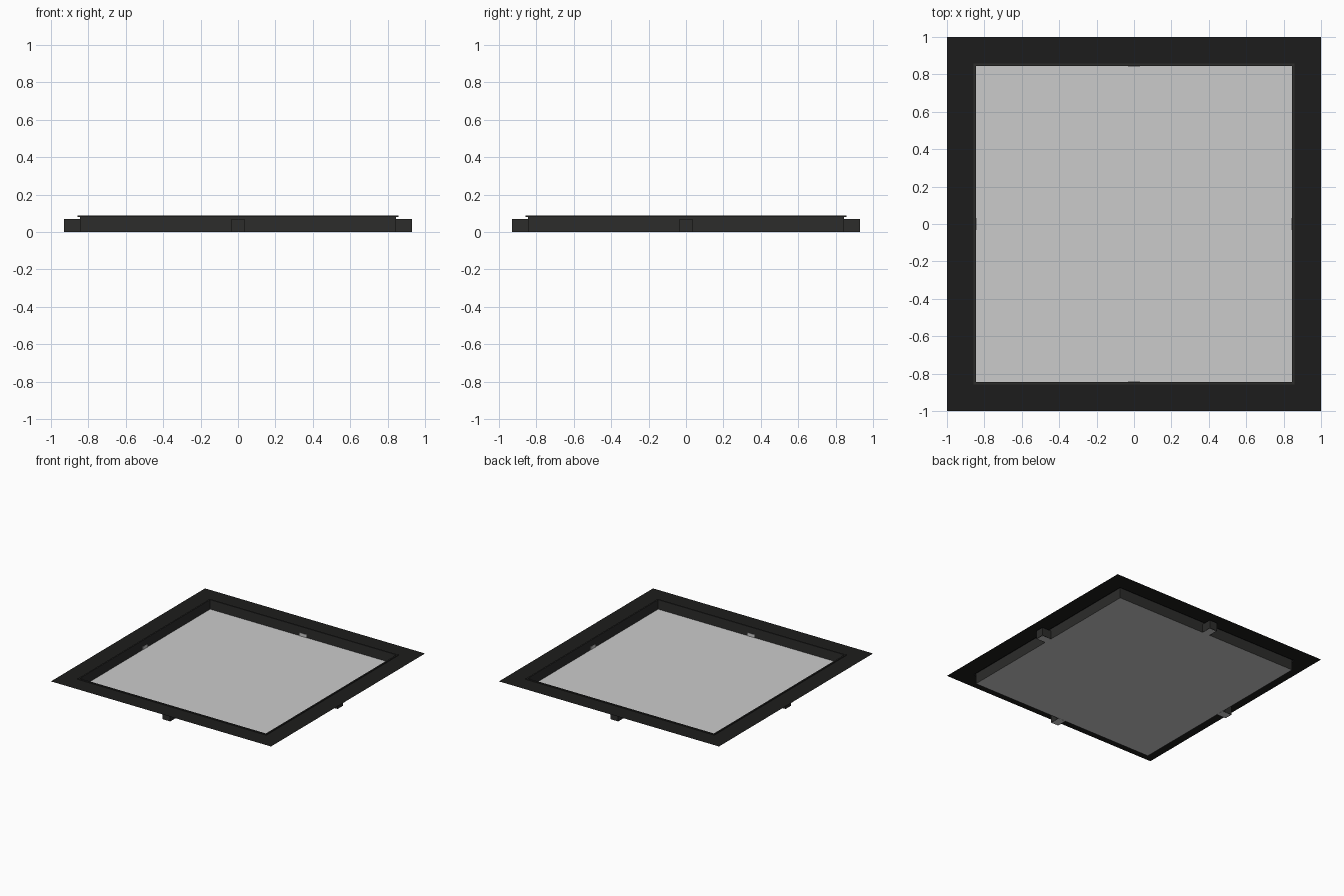
import bpy, bmesh
from math import pi
from mathutils import Matrix

if "Cube" in bpy.data.objects:
    bpy.data.objects.remove(bpy.data.objects["Cube"])


def material(name, v):
    m = bpy.data.materials.new(name)
    m.diffuse_color = (v, v, v * 0.95, 1)
    m.use_nodes = True
    m.node_tree.nodes["Principled BSDF"].inputs["Base Color"].default_value = m.diffuse_color
    return m


black = material("black_trim", 0.012)
dark = material("dark_frame", 0.025)


def finish(name, bm, mat=None):
    me = bpy.data.meshes.new(name)
    bm.to_mesh(me)
    bm.free()
    if mat:
        me.materials.append(mat)
    ob = bpy.data.objects.new(name, me)
    bpy.context.collection.objects.link(ob)
    return ob


def square_sweep(name, profile, mat):
    """Loft square loops given as (half width, z)."""
    bm = bmesh.new()
    loops = [[bm.verts.new((sx * h, sy * h, z))
              for sx, sy in ((-1, -1), (1, -1), (1, 1), (-1, 1))]
             for h, z in profile]
    for a, b in zip(loops, loops[1:]):
        for i in range(4):
            j = (i + 1) % 4
            bm.faces.new((a[i], a[j], b[j], b[i]))
    return finish(name, bm, mat)


def box(name, lo, hi, mat=None, turn=0):
    bm = bmesh.new()
    bmesh.ops.create_cube(bm, size=1)
    for v in bm.verts:
        v.co = [(l + h) / 2 + c * (h - l) for l, h, c in zip(lo, hi, v.co)]
    bm.transform(Matrix.Rotation(turn, 4, 'Z'))
    return finish(name, bm, mat)


# Flat paper-thin flange around the opening
square_sweep("flange", [(1.0, 0.08), (0.857, 0.08)], black)

# Thin side wall with a small raised lip at its top
square_sweep("frame_wall", [(0.857, 0.08), (0.857, 0.087), (0.846, 0.087),
                            (0.846, 0.0)], dark)

# Pale panel closing the bottom
box("panel", (-0.845, -0.845, 0.001), (0.845, 0.845, 0.01))

# One clip in the middle of each side, with a pale tab reaching through the wall
for i in range(4):
    a = i * pi / 2
    box(f"clip_{i + 1}", (0.846, -0.035, 0.001), (0.93, 0.035, 0.07), dark, a)
    box(f"tab_{i + 1}", (0.843, -0.032, 0.0), (0.925, 0.032, 0.035), None, a)
